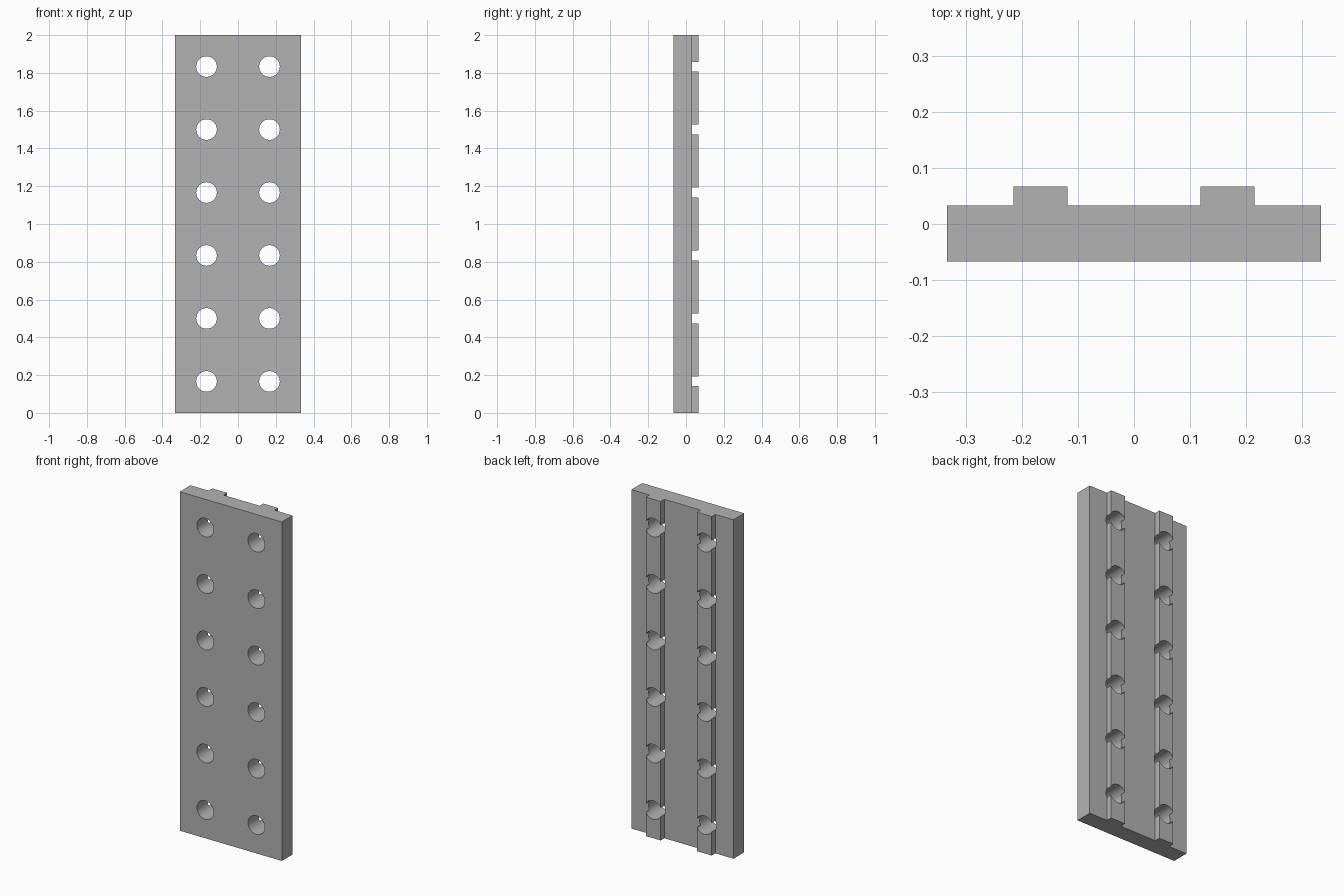
import bpy, bmesh, math
from mathutils import Matrix

if "Cube" in bpy.data.objects:
    bpy.data.objects.remove(bpy.data.objects["Cube"], do_unlink=True)

HEIGHT = 2.0
HALF_WIDTH = HEIGHT / 6
FRONT, BACK, RAIL_BACK = -0.067, 0.033, 0.067
RAIL_X, RAIL_HALF = HEIGHT / 12, 0.048
HOLE_RADIUS = 0.0545
ROWS = 6
PITCH = HEIGHT / ROWS


def make_object(name, bm):
    bmesh.ops.recalc_face_normals(bm, faces=bm.faces)
    mesh = bpy.data.meshes.new(name)
    bm.to_mesh(mesh)
    bm.free()
    obj = bpy.data.objects.new(name, mesh)
    bpy.context.collection.objects.link(obj)
    return obj


grey = bpy.data.materials.new("grey")
grey.use_nodes = True
colour = (0.45, 0.45, 0.45, 1)
grey.diffuse_color = colour
grey.node_tree.nodes["Principled BSDF"].inputs["Base Color"].default_value = colour

# Plate with two back rails: half profile, mirrored and extruded upward
inner, outer = RAIL_X - RAIL_HALF, RAIL_X + RAIL_HALF
half = [(HALF_WIDTH, FRONT), (HALF_WIDTH, BACK), (outer, BACK),
        (outer, RAIL_BACK), (inner, RAIL_BACK), (inner, BACK)]
profile = half + [(-x, y) for x, y in reversed(half)]
bm = bmesh.new()
base = bm.faces.new([bm.verts.new((x, y, 0)) for x, y in profile])
top = bmesh.ops.extrude_face_region(bm, geom=[base], use_keep_orig=True)
bmesh.ops.translate(bm, vec=(0, 0, HEIGHT),
                    verts=[v for v in top["geom"] if isinstance(v, bmesh.types.BMVert)])
plate = make_object("railed_plate", bm)
plate.data.materials.append(grey)

# Round holes, two columns of six, right through plate and rails
bm = bmesh.new()
for side in (-1, 1):
    for row in range(ROWS):
        place = (Matrix.Translation((side * RAIL_X, 0, PITCH * (row + 0.5)))
                 @ Matrix.Rotation(math.pi / 2, 4, "X"))
        bmesh.ops.create_cone(bm, cap_ends=True, segments=48, radius1=HOLE_RADIUS,
                              radius2=HOLE_RADIUS, depth=0.4, matrix=place)
cutter = make_object("hole_cutter", bm)
cutter.data.materials.append(grey)
cutter.hide_render = True

# Cut the holes and tidy up
cut = plate.modifiers.new("holes", "BOOLEAN")
cut.operation = "DIFFERENCE"
cut.solver = "EXACT"
cut.object = cutter
bpy.ops.object.select_all(action="DESELECT")
plate.select_set(True)
bpy.context.view_layer.objects.active = plate
bpy.ops.object.modifier_apply(modifier=cut.name)
bpy.data.objects.remove(cutter, do_unlink=True)
bpy.ops.object.shade_smooth_by_angle(angle=math.radians(30))
